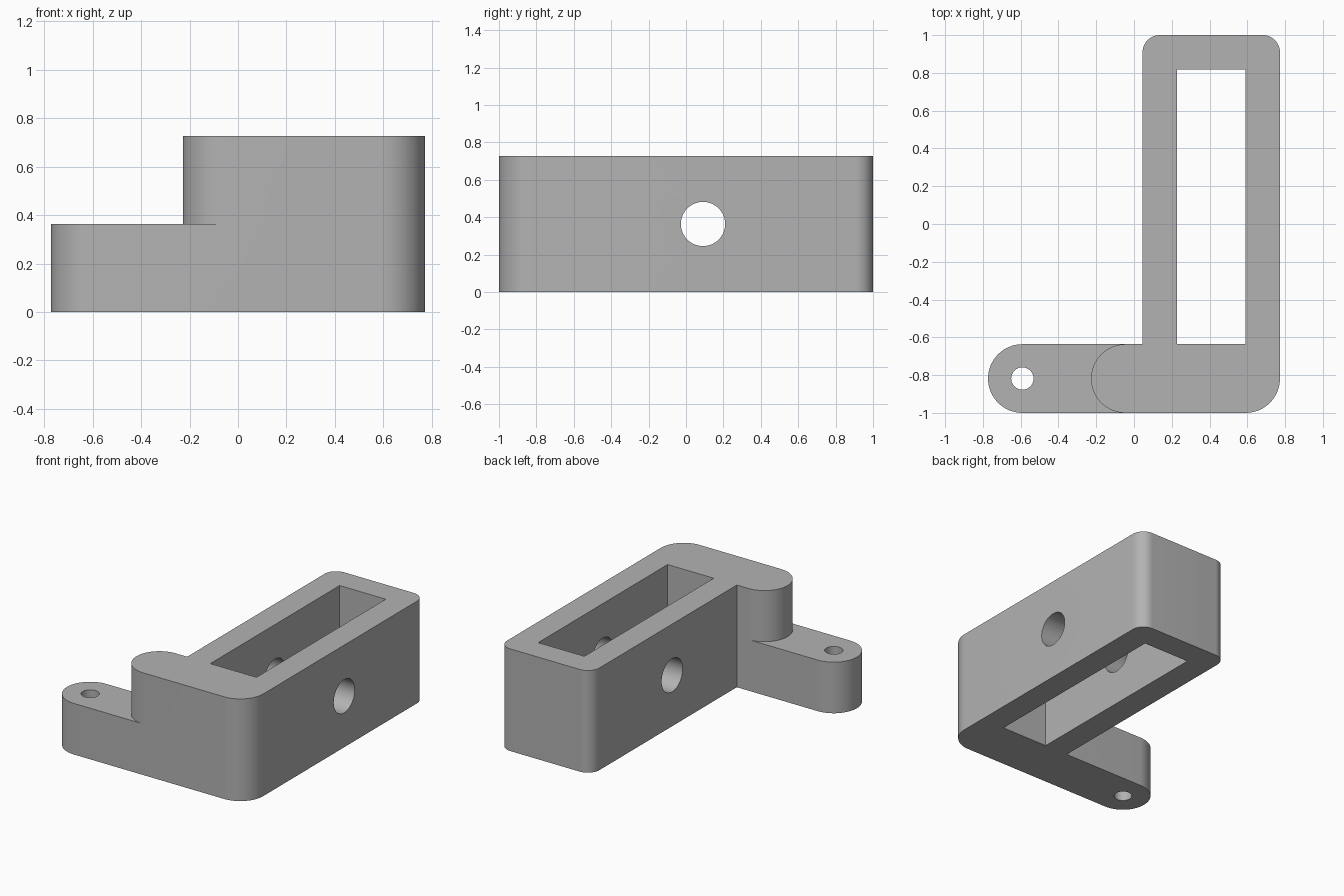
import bpy, bmesh
from math import sin, cos, pi
from mathutils import Matrix, Vector

cube = bpy.data.objects.get("Cube")
if cube:
    bpy.data.objects.remove(cube)

U = 1 / 11  # design unit: the bracket is 22 units long

grey = bpy.data.materials.new("plain grey")
grey.use_nodes = True
COLOR = (0.45, 0.45, 0.45, 1)
grey.diffuse_color = COLOR
grey.node_tree.nodes["Principled BSDF"].inputs["Base Color"].default_value = COLOR


def arc(cx, cy, r, start, end, steps):
    """Points along an arc, angles in quarter turns."""
    angles = [(start + (end - start) * i / steps) * pi / 2 for i in range(steps + 1)]
    return [(cx + r * cos(a), cy + r * sin(a)) for a in angles]


def prism(name, outline, z0, z1, matrix=Matrix.Identity(4)):
    """Extrude a closed counter-clockwise outline from z0 to z1."""
    bm = bmesh.new()
    base = bm.faces.new([bm.verts.new((x, y, z0)) for x, y in outline])
    top = bmesh.ops.extrude_face_region(bm, geom=[base])["geom"]
    bmesh.ops.translate(bm, vec=Vector((0, 0, z1 - z0)),
                        verts=[v for v in top if isinstance(v, bmesh.types.BMVert)])
    bmesh.ops.recalc_face_normals(bm, faces=bm.faces)
    bm.transform(Matrix.Scale(U, 4) @ matrix)
    mesh = bpy.data.meshes.new(name)
    bm.to_mesh(mesh)
    bm.free()
    mesh.materials.append(grey)
    obj = bpy.data.objects.new(name, mesh)
    bpy.context.collection.objects.link(obj)
    return obj


def circle(cx, cy, r, steps=64):
    return arc(cx, cy, r, 0, 4, steps)[:-1]


def combine(target, tool, operation):
    """Apply a boolean and discard the tool."""
    mod = target.modifiers.new(operation.title(), "BOOLEAN")
    mod.operation, mod.solver, mod.object = operation, "EXACT", tool
    bpy.context.view_layer.objects.active = target
    bpy.ops.object.modifier_apply(modifier=mod.name)
    bpy.data.objects.remove(tool)


# Tall frame with its rounded foot
frame_outline = (
    arc(6.5, -9, 2, -1, 0, 16)
    + arc(7.5, 10, 1, 0, 1, 12)
    + arc(1.5, 10, 1, 1, 2, 12)
    + [(0.5, -7)]
    + arc(-0.5, -9, 2, 1, 3, 32)
)
bracket = prism("bracket_body", frame_outline, 0, 8)

# Low mounting arm with a round end
arm_outline = [(2, -11), (2, -7)] + arc(-6.5, -9, 2, 1, 3, 32)
combine(bracket, prism("mounting_arm", arm_outline, 0, 4), "UNION")

# Rectangular window, screw hole and cross hole
window = [(2.5, -7), (6.5, -7), (6.5, 9), (2.5, 9)]
combine(bracket, prism("window_cutter", window, -1, 9), "DIFFERENCE")
combine(bracket, prism("screw_cutter", circle(-6.5, -9, 0.65), -1, 5), "DIFFERENCE")
sideways = Matrix.Translation((0, 1, 4)) @ Matrix.Rotation(pi / 2, 4, "Y")
combine(bracket, prism("cross_cutter", circle(0, 0, 1.3), -1, 10, sideways), "DIFFERENCE")

bpy.ops.object.select_all(action="DESELECT")
bracket.select_set(True)
bpy.context.view_layer.objects.active = bracket
bpy.ops.object.shade_smooth_by_angle(angle=pi / 6)
